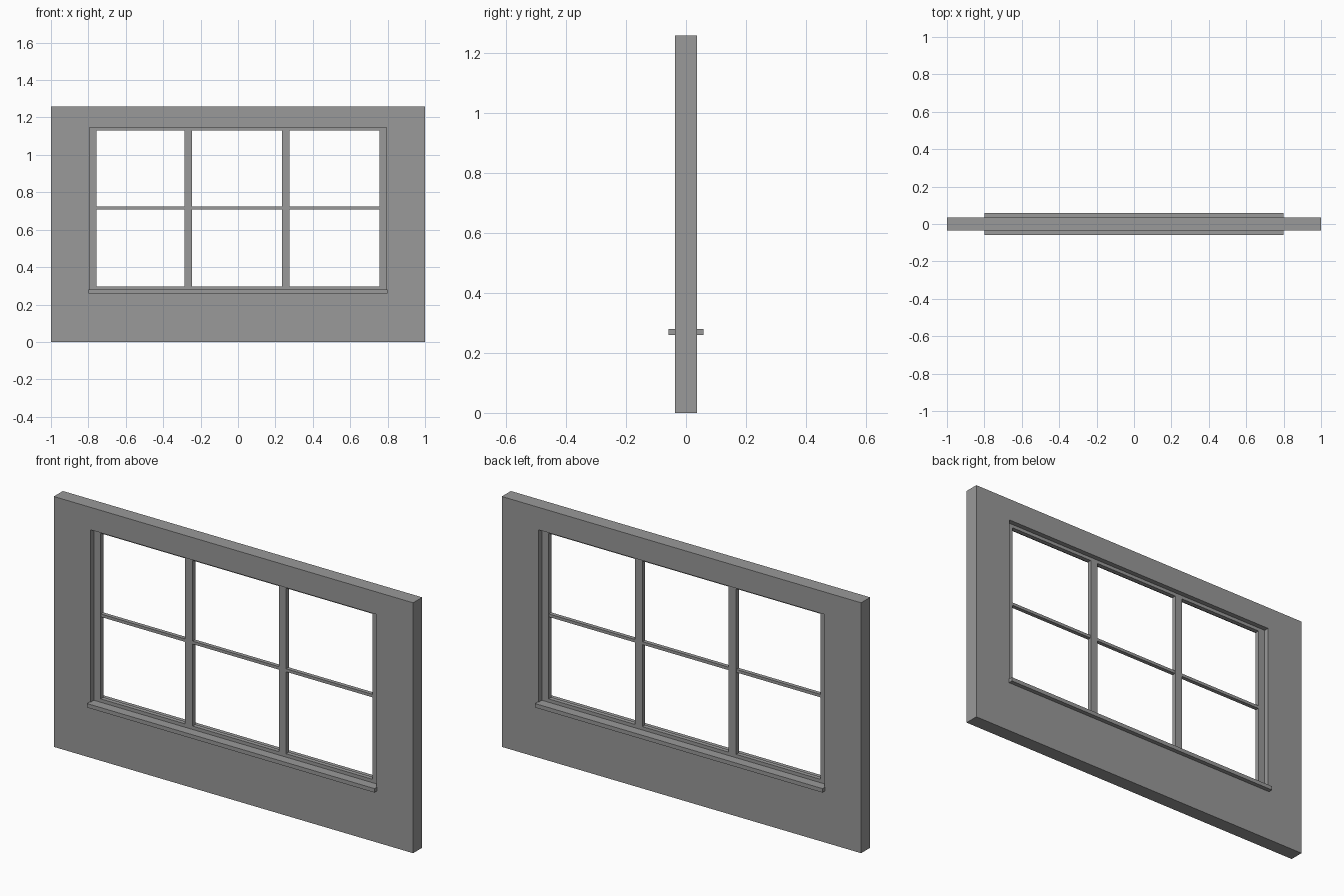
import bpy
import bmesh

cube = bpy.data.objects.get("Cube")
if cube:
    bpy.data.objects.remove(cube, do_unlink=True)

# Single grey for the whole model
GREY = (0.32, 0.32, 0.32, 1.0)
grey = bpy.data.materials.new("plain grey")
grey.diffuse_color = GREY
grey.use_nodes = True
grey.node_tree.nodes["Principled BSDF"].inputs["Base Color"].default_value = GREY


def finish(name, bm):
    mesh = bpy.data.meshes.new(name)
    bmesh.ops.recalc_face_normals(bm, faces=bm.faces)
    bm.to_mesh(mesh)
    bm.free()
    mesh.materials.append(grey)
    obj = bpy.data.objects.new(name, mesh)
    bpy.context.collection.objects.link(obj)
    return obj


def corners(x0, x1, z0, z1):
    return [(x0, z0), (x1, z0), (x1, z1), (x0, z1)]


def box(name, x0, x1, z0, z1, half_depth):
    bm = bmesh.new()
    front, back = ([bm.verts.new((x, y, z)) for x, z in corners(x0, x1, z0, z1)]
                   for y in (-half_depth, half_depth))
    bm.faces.new(front)
    bm.faces.new(back)
    for i in range(4):
        j = (i + 1) % 4
        bm.faces.new((front[i], front[j], back[j], back[i]))
    return finish(name, bm)


def ring(name, outer, inner, half_depth):
    """Rectangular slab with a rectangular hole."""
    bm = bmesh.new()
    loops = [[bm.verts.new((x, y, z)) for x, z in corners(*rect)]
             for rect, y in ((outer, -half_depth), (inner, -half_depth),
                             (inner, half_depth), (outer, half_depth))]
    for k in range(4):
        a, b = loops[k], loops[(k + 1) % 4]
        for i in range(4):
            j = (i + 1) % 4
            bm.faces.new((a[i], a[j], b[j], b[i]))
    return finish(name, bm)


# Wall with its window opening
opening = (-0.795, 0.795, 0.28, 1.147)
ring("wall", (-1, 1, 0, 1.26), opening, 0.036)

# Recessed window frame
glass_area = (-0.757, 0.757, 0.297, 1.13)
ring("window_frame", opening, glass_area, 0.011)

# Upright bars between the panes
for side, x0, x1 in (("right", -0.287, -0.245), ("left", 0.235, 0.275)):
    box(side + "_mullion", x0, x1, glass_area[2], glass_area[3], 0.011)

# Thin bar across the middle
box("cross_bar", glass_area[0], glass_area[1], 0.709, 0.724, 0.010)

# Sill standing proud of both wall faces
box("sill", -0.8, 0.8, 0.26, 0.28, 0.058)
